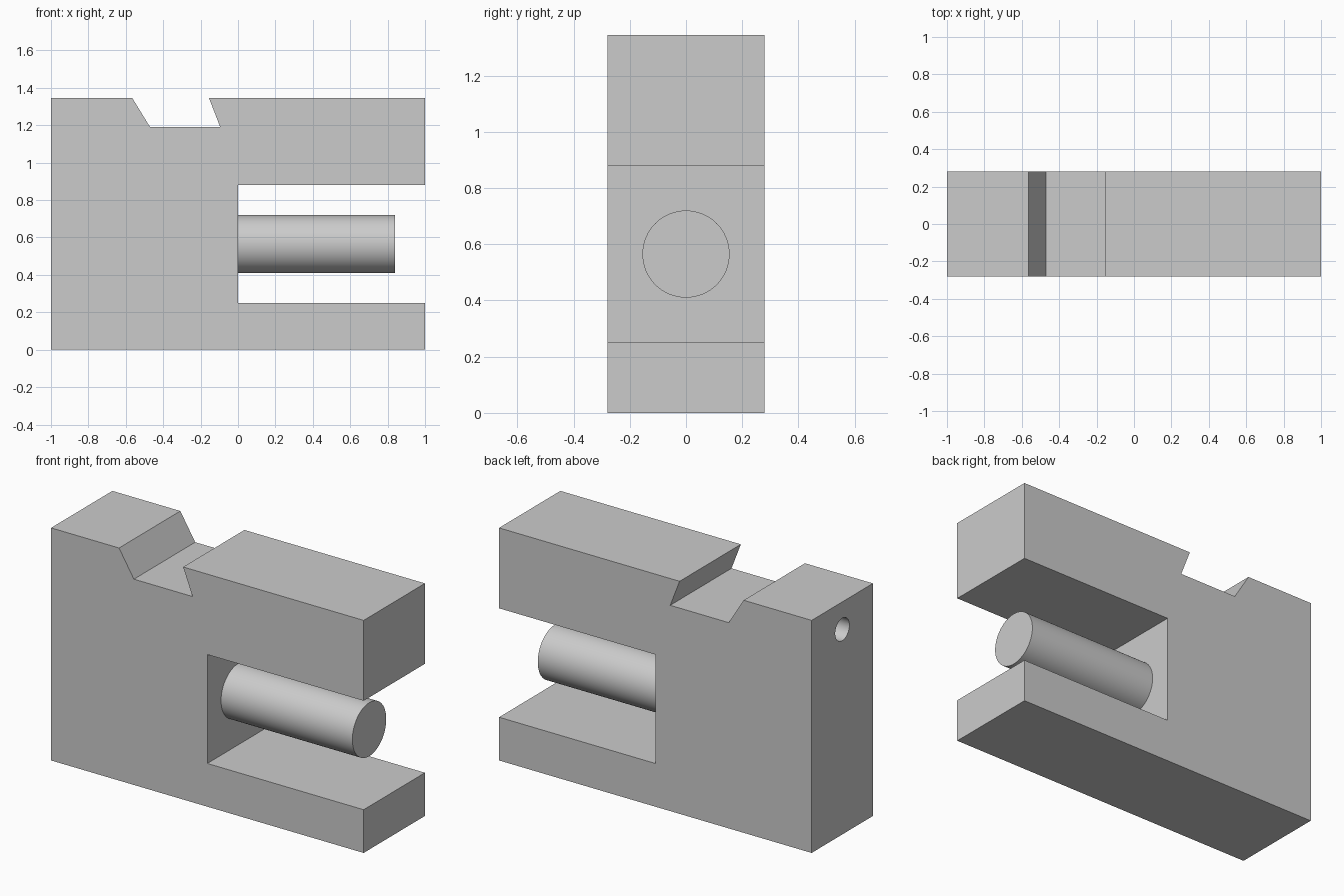
import bpy
import bmesh
from math import radians, pi
from mathutils import Matrix, Vector

cube = bpy.data.objects.get("Cube")
if cube:
    bpy.data.objects.remove(cube, do_unlink=True)

HALF_DEPTH = 0.28
HEIGHT = 1.345

grey = bpy.data.materials.new("plain grey")
grey.use_nodes = True
colour = (0.6, 0.6, 0.6, 1)
grey.diffuse_color = colour
grey.node_tree.nodes["Principled BSDF"].inputs["Base Color"].default_value = colour


def add_object(name, bm):
    bmesh.ops.recalc_face_normals(bm, faces=bm.faces)
    mesh = bpy.data.meshes.new(name)
    bm.to_mesh(mesh)
    bm.free()
    mesh.materials.append(grey)
    obj = bpy.data.objects.new(name, mesh)
    bpy.context.collection.objects.link(obj)
    return obj


def x_cylinder(name, x0, x1, z, radius, sides=64):
    bm = bmesh.new()
    place = Matrix.Translation(((x0 + x1) / 2, 0, z)) @ Matrix.Rotation(pi / 2, 4, 'Y')
    bmesh.ops.create_cone(bm, cap_ends=True, segments=sides, radius1=radius,
                          radius2=radius, depth=x1 - x0, matrix=place)
    return add_object(name, bm)


def smooth(obj):
    bpy.ops.object.select_all(action='DESELECT')
    obj.select_set(True)
    bpy.context.view_layer.objects.active = obj
    bpy.ops.object.shade_smooth_by_angle(angle=radians(30))


# Block: side profile with a slot at one end and an angled groove on top
profile = [(-1, 0), (1, 0), (1, 0.25), (0, 0.25), (0, 0.88), (1, 0.88),
           (1, HEIGHT), (-0.155, HEIGHT), (-0.095, 1.19), (-0.47, 1.19),
           (-0.565, HEIGHT), (-1, HEIGHT)]
bm = bmesh.new()
face = bm.faces.new([bm.verts.new((x, -HALF_DEPTH, z)) for x, z in profile])
sweep = bmesh.ops.extrude_face_region(bm, geom=[face], use_keep_orig=True)
bmesh.ops.translate(bm, vec=Vector((0, 2 * HALF_DEPTH, 0)),
                    verts=[v for v in sweep["geom"] if isinstance(v, bmesh.types.BMVert)])
block = add_object("block", bm)

# Blind hole in the closed end
cutter = x_cylinder("hole_cutter", -1.1, -0.7, 1.186, 0.065, 48)
cutter.hide_render = True
cutter.hide_set(True)
cut = block.modifiers.new("hole", 'BOOLEAN')
cut.operation = 'DIFFERENCE'
cut.solver = 'EXACT'
cut.object = cutter
bpy.context.view_layer.objects.active = block
bpy.ops.object.modifier_apply(modifier=cut.name)
bpy.data.objects.remove(cutter, do_unlink=True)
smooth(block)

# Round pin standing in the slot
pin = x_cylinder("pin", 0, 0.84, 0.565, 0.155)
smooth(pin)
